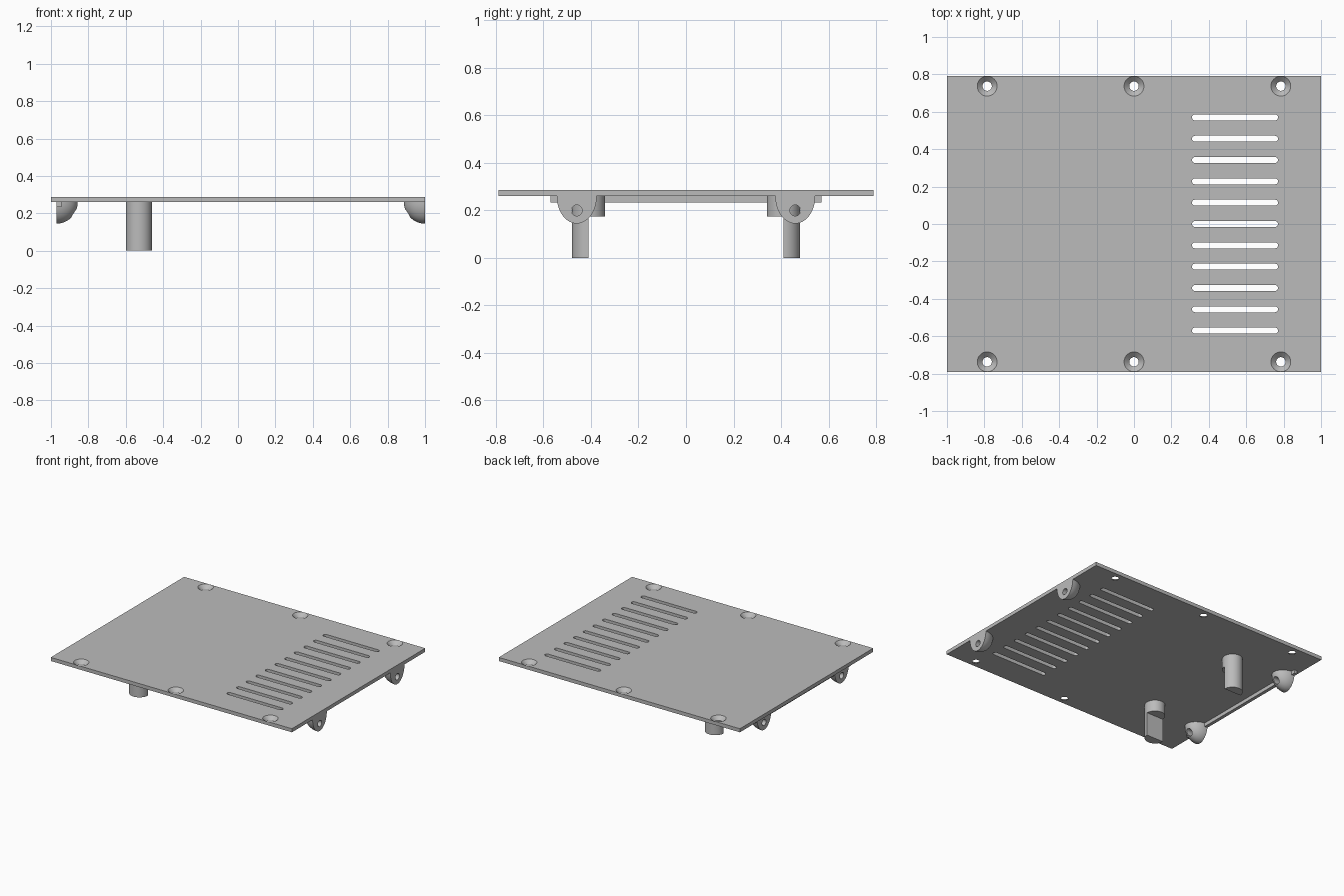
import bpy, bmesh
from math import pi, cos, sin, radians
from mathutils import Matrix, Vector

if "Cube" in bpy.data.objects:
    bpy.data.objects.remove(bpy.data.objects["Cube"])

grey = bpy.data.materials.new("light_grey")
grey.use_nodes = True
colour = (0.5, 0.5, 0.5, 1)
grey.diffuse_color = colour
grey.node_tree.nodes["Principled BSDF"].inputs["Base Color"].default_value = colour

UNDER, TOP = 0.26, 0.287      # plate underside and top
HALF_Y = 0.79


def finish(bm, name):
    bmesh.ops.recalc_face_normals(bm, faces=bm.faces)
    mesh = bpy.data.meshes.new(name)
    bm.to_mesh(mesh)
    bm.free()
    mesh.materials.append(grey)
    obj = bpy.data.objects.new(name, mesh)
    bpy.context.collection.objects.link(obj)
    return obj


def add_box(bm, low, high):
    low, high = Vector(low), Vector(high)
    size = Matrix.Diagonal((high - low).to_4d())
    size[3][3] = 1
    bmesh.ops.create_cube(bm, size=1, matrix=Matrix.Translation((low + high) / 2) @ size)


def add_cone(bm, centre, r_low, r_high, depth, turn=Matrix(), segments=48):
    bmesh.ops.create_cone(bm, cap_ends=True, segments=segments, radius1=r_low,
                          radius2=r_high, depth=depth,
                          matrix=Matrix.Translation(centre) @ turn)


def add_slot(bm, x0, x1, y, r, z0, z1, steps=10):
    # round-ended prism
    ring = []
    for cx, start in ((x1 - r, -pi / 2), (x0 + r, pi / 2)):
        for i in range(steps + 1):
            a = start + pi * i / steps
            ring.append(bm.verts.new((cx + r * cos(a), y + r * sin(a), z0)))
    face = bm.faces.new(ring)
    out = bmesh.ops.extrude_face_region(bm, geom=[face])
    moved = [v for v in out["geom"] if isinstance(v, bmesh.types.BMVert)]
    bmesh.ops.translate(bm, verts=moved, vec=(0, 0, z1 - z0))


def cut(obj, bm):
    cutter = finish(bm, "cutter")
    cutter.hide_render = True
    mod = obj.modifiers.new("cut", 'BOOLEAN')
    mod.operation = 'DIFFERENCE'
    mod.solver = 'EXACT'
    mod.object = cutter
    bpy.context.view_layer.objects.active = obj
    bpy.ops.object.modifier_apply(modifier=mod.name)
    bpy.data.objects.remove(cutter)


parts = []

# Cover plate with countersunk screw holes and vent slots
bm = bmesh.new()
add_box(bm, (-1, -HALF_Y, UNDER), (1, HALF_Y, TOP))
plate = finish(bm, "cover_plate")
holes = bmesh.new()
thick = TOP - UNDER
for x in (-0.785, 0, 0.785):
    for y in (-0.737, 0.737):
        # cone continued slightly past both faces
        add_cone(holes, (x, y, (UNDER + TOP) / 2), 0.023, 0.055, thick * 1.14)
for i in range(-5, 6):
    add_slot(holes, 0.31, 0.77, i * 0.114, 0.016, UNDER - 0.02, TOP + 0.02)
cut(plate, holes)
parts.append(plate)

# Stepped posts: full round at the top, outer half only below
for side, tag in ((-1, "front"), (1, "back")):
    y = side * 0.41
    bm = bmesh.new()
    add_cone(bm, (-0.53, y, UNDER / 2), 0.07, 0.07, UNDER)
    post = finish(bm, tag + "_post")
    notch = bmesh.new()
    inner = y - side * 0.1
    add_box(notch, (-0.7, min(y, inner), -0.1), (-0.4, max(y, inner), 0.175))
    cut(post, notch)
    parts.append(post)

# Domed lugs: quarter ellipsoids, flat face outward, bored along x
turn_x = Matrix.Rotation(pi / 2, 4, 'Y')
for flat_x, inward, end in ((1, -1, "left"), (-0.97, 1, "right")):
    for side, tag in ((-1, "front"), (1, "back")):
        y = side * 0.46
        centre = Vector((flat_x, y, UNDER))
        bm = bmesh.new()
        bmesh.ops.create_uvsphere(
            bm, u_segments=48, v_segments=32, radius=1,
            matrix=Matrix.Translation(centre) @ Matrix.Diagonal((0.113, 0.084, 0.115, 1)))
        for normal in ((-inward, 0, 0), (0, 0, 1)):
            res = bmesh.ops.bisect_plane(
                bm, geom=bm.verts[:] + bm.edges[:] + bm.faces[:], dist=1e-5,
                plane_co=centre, plane_no=normal, clear_outer=True)
            edges = [e for e in bm.edges if e.is_boundary]
            bmesh.ops.holes_fill(bm, edges=edges, sides=0)
        lug = finish(bm, f"{tag}_{end}_lug")
        bore = bmesh.new()
        add_cone(bore, (flat_x, y, 0.2), 0.023, 0.023, 0.4, turn_x, 32)
        cut(lug, bore)
        parts.append(lug)

# Locating rib along the right edge, between and just beyond the lugs
bm = bmesh.new()
add_box(bm, (-0.97, -0.57, 0.233), (-0.945, 0.57, UNDER))
rib = finish(bm, "locating_rib")
parts.append(rib)

# Smooth round surfaces, keep corners sharp
bpy.ops.object.select_all(action='DESELECT')
for obj in parts:
    obj.select_set(True)
bpy.context.view_layer.objects.active = plate
bpy.ops.object.shade_smooth_by_angle(angle=radians(30))
